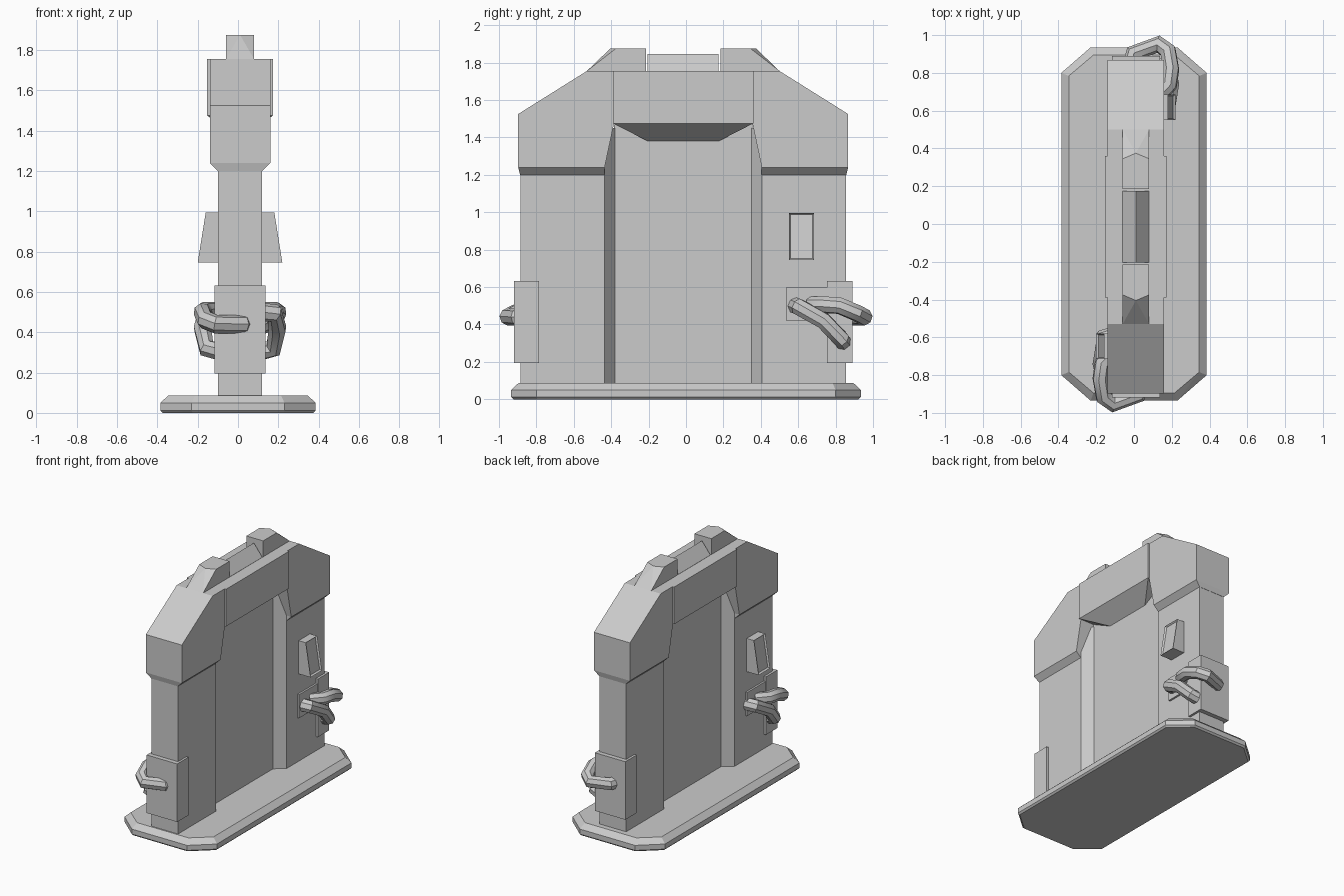
import bpy, bmesh, math
from mathutils import Vector

if "Cube" in bpy.data.objects:
    bpy.data.objects.remove(bpy.data.objects["Cube"])

CX, CY = 0.01, -0.015      # centre of the upright wall on the base

grey = bpy.data.materials.new("plain_grey")
grey.diffuse_color = (0.6, 0.6, 0.6, 1)
grey.use_nodes = True
grey.node_tree.nodes["Principled BSDF"].inputs["Base Color"].default_value = grey.diffuse_color


def place(p, s=1):
    """Half turn about the wall centre when s = -1."""
    return Vector((p[0] * s + CX, p[1] * s + CY, p[2]))


def finish(name, bm):
    bmesh.ops.recalc_face_normals(bm, faces=bm.faces)
    me = bpy.data.meshes.new(name)
    bm.to_mesh(me)
    bm.free()
    me.materials.append(grey)
    ob = bpy.data.objects.new(name, me)
    bpy.context.collection.objects.link(ob)
    return ob


def hull_mesh(points):
    bm = bmesh.new()
    for p in points:
        bm.verts.new(p)
    bmesh.ops.convex_hull(bm, input=bm.verts)
    bmesh.ops.dissolve_limit(bm, angle_limit=0.01, verts=bm.verts, edges=bm.edges)
    return bm


def hull(name, points, s=1):
    return finish(name, hull_mesh([place(p, s) for p in points]))


def box_pts(x0, x1, y0, y1, z0, z1):
    return [(x, y, z) for x in (x0, x1) for y in (y0, y1) for z in (z0, z1)]


# Base slab: stretched octagon with a bevelled top rim
def octagon(inset, z):
    x, y = 0.385 - inset, 0.935 - inset
    cx, cy = 0.23 - inset * 0.4, 0.80 - inset * 0.4
    return [(a * sx, b * sy, z) for a, b in ((x, cy), (cx, y))
            for sx in (-1, 1) for sy in (-1, 1)]


finish("base_slab", hull_mesh(octagon(0.012, 0) + octagon(0, 0.012)
                              + octagon(0, 0.05) + octagon(0.04, 0.087)))

# Recessed door and the header above it
hull("door_panel", box_pts(-0.037, 0.037, -0.37, 0.37, 0.08, 1.47))
hull("header", box_pts(-0.163, 0.163, -0.375, 0.375, 1.475, 1.755))
hull("header_underside", box_pts(-0.163, 0.163, -0.375, 0.375, 1.475, 1.48)
     + box_pts(-0.037, 0.037, -0.19, 0.19, 1.38, 1.39))

# Ridge on top of the header
hull("top_ridge", box_pts(-0.07, 0.07, -0.19, 0.19, 1.75, 1.756)
     + [(0, -0.19, 1.845), (0, 0.19, 1.845)])


def tube(name, path, s):
    cu = bpy.data.curves.new(name, "CURVE")
    cu.dimensions = "3D"
    cu.bevel_depth = 0.046
    cu.bevel_resolution = 2
    cu.use_fill_caps = True
    sp = cu.splines.new("POLY")
    sp.points.add(len(path) - 1)
    for pt, (x, y, z) in zip(sp.points, path):
        pt.co = (CX + (x - CX) * s, y * s, z, 1)
    tmp = bpy.data.objects.new(name + "_path", cu)
    bpy.context.collection.objects.link(tmp)
    dg = bpy.context.evaluated_depsgraph_get()
    me = bpy.data.meshes.new_from_object(tmp.evaluated_get(dg))
    bpy.data.objects.remove(tmp)
    bm = bmesh.new()
    bm.from_mesh(me)
    bpy.data.meshes.remove(me)
    ob = finish(name, bm)
    ob.data.materials.clear()
    ob.data.materials.append(grey)
    for p in ob.data.polygons:
        p.material_index = 0
    bpy.context.view_layer.objects.active = ob
    ob.select_set(True)
    bpy.ops.object.shade_smooth_by_angle(angle=math.radians(40))
    ob.select_set(False)


# Everything below appears twice, turned half way round
for s, side in ((1, "back"), (-1, "front")):
    # Column with a slanted door jamb
    hull(side + "_column", [(x * m, y, z) for m in (-1, 1) for z in (0.08, 1.45)
                            for x, y in ((0.11, 0.87), (0.11, 0.42), (0.037, 0.365))], s)

    # Shoulder with sloping top, and its bevelled lower lip
    outline = [(0.42, 1.24), (0.882, 1.24), (0.882, 1.525), (0.515, 1.755),
               (0.37, 1.755), (0.37, 1.475), (0.42, 1.42)]
    hull(side + "_shoulder", [(x, y, z) for x in (-0.15, 0.15) for y, z in outline], s)
    hull(side + "_shoulder_lip", box_pts(-0.15, 0.15, 0.42, 0.882, 1.239, 1.241)
         + box_pts(-0.11, 0.11, 0.42, 0.872, 1.20, 1.21), s)

    # Horn on top with a creased outer slope
    hull(side + "_horn", box_pts(-0.07, 0.07, 0.2, 0.515, 1.74, 1.755)
         + [(x, 0.2, 1.875) for x in (-0.07, 0.07)]
         + [(-0.07, 0.36, 1.875), (0.07, 0.36, 1.875), (0, 0.39, 1.875)], s)

    # Clamp round the lower edge and the tube socket plate
    hull(side + "_clamp", box_pts(-0.127, 0.127, 0.77, 0.904, 0.195, 0.632), s)
    hull(side + "_socket_plate", box_pts(0.10, 0.124, 0.55, 0.775, 0.42, 0.597), s)

    # Wedge control panel with a sunken face
    bm = hull_mesh([place(p, s) for p in
                    [(x, y, z) for y in (0.565, 0.70)
                     for x, z in ((0.1, 0.745), (0.21, 0.745), (0.17, 0.995), (0.1, 0.995))]])
    bmesh.ops.recalc_face_normals(bm, faces=bm.faces)
    bm.normal_update()
    face = max(bm.faces, key=lambda f: f.normal.x * s)
    bmesh.ops.inset_region(bm, faces=[face], thickness=0.012)
    bmesh.ops.translate(bm, verts=face.verts, vec=(-0.012 * s, 0, 0))
    finish(side + "_control_panel", bm)

    # Tubes: one to the end of the clamp, one to its side
    tube(side + "_upper_tube", [(-0.01, 0.86, 0.44), (0.0, 0.905, 0.44), (0.13, 0.952, 0.44),
                                (0.18, 0.915, 0.46), (0.195, 0.82, 0.50),
                                (0.185, 0.74, 0.505), (0.12, 0.67, 0.505)], s)
    tube(side + "_lower_tube", [(0.11, 0.585, 0.50), (0.18, 0.60, 0.495), (0.195, 0.735, 0.42),
                                (0.175, 0.83, 0.32), (0.11, 0.84, 0.305)], s)
